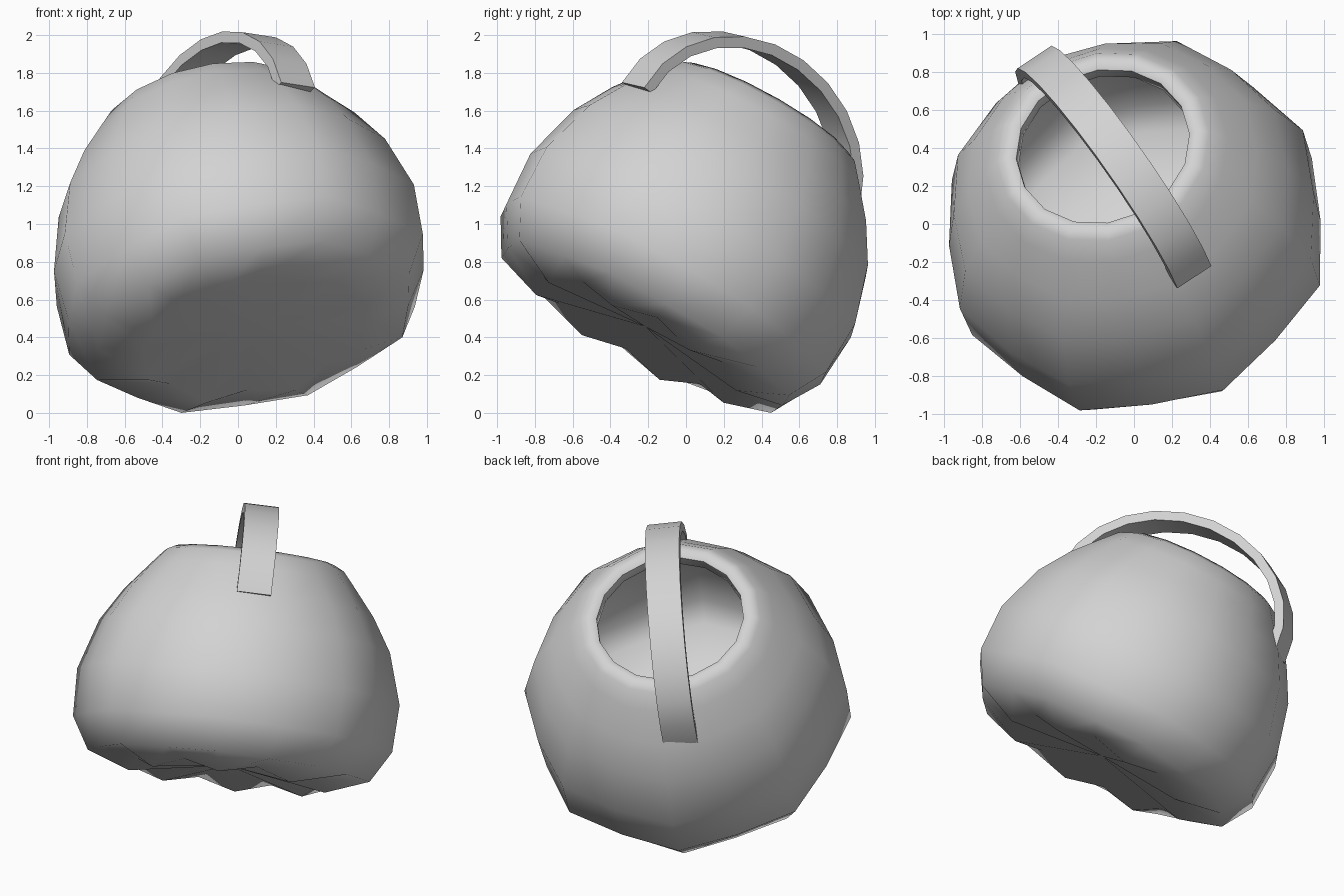
import bpy, bmesh, math
from mathutils import Vector

if "Cube" in bpy.data.objects:
    bpy.data.objects.remove(bpy.data.objects["Cube"])

grey = bpy.data.materials.new("plain grey")
grey.use_nodes = True
grey.diffuse_color = (0.65, 0.65, 0.65, 1)
grey.node_tree.nodes["Principled BSDF"].inputs["Base Color"].default_value = (0.65, 0.65, 0.65, 1)

# Tilted frame shared by the bowl and its handle
base = Vector((0.08, -0.216, 0.457))
axis = Vector((-0.188, 0.481, 0.857)).normalized()
side = Vector((0.79, 0.411, -0.057))
side = (side - axis * side.dot(axis)).normalized()
across = axis.cross(side)


def finish(name, bm, angle):
    bmesh.ops.recalc_face_normals(bm, faces=bm.faces)
    mesh = bpy.data.meshes.new(name)
    bm.to_mesh(mesh)
    bm.free()
    mesh.materials.append(grey)
    obj = bpy.data.objects.new(name, mesh)
    bpy.context.collection.objects.link(obj)
    bpy.ops.object.select_all(action="DESELECT")
    obj.select_set(True)
    bpy.context.view_layer.objects.active = obj
    bpy.ops.object.shade_smooth_by_angle(angle=math.radians(angle))


# Bowl: rows are radius, height, and the pull-in and lift of every second
# corner, so the lower body is eight-sided and the mouth is round
profile = [
    (0.62, -0.1, 0.97, 0.06), (0.892, 0.0, 0.94, 0), (1.01, 0.2, 0.95, 0),
    (1.02, 0.5, 0.96, 0), (0.92, 0.82, 0.97, 0), (0.79, 1.03, 0.98, 0),
    (0.65, 1.2, 1, 0), (0.57, 1.295, 1, 0), (0.51, 1.325, 1, 0), (0.465, 1.3, 1, 0),
    (0.465, 1.23, 1, 0), (0.58, 1.13, 1, 0), (0.75, 0.96, 0.98, 0), (0.88, 0.72, 0.97, 0),
    (0.94, 0.45, 0.96, 0), (0.9, 0.2, 0.95, 0), (0.8, 0.08, 0.95, 0), (0.4, 0.04, 0.95, 0),
]
SIDES = 16
bm = bmesh.new()
rings = []
for radius, height, pull, lift in profile:
    ring = []
    for i in range(SIDES):
        a = math.tau * i / SIDES
        r = radius * (pull if i % 2 else 1)
        h = height + (lift if i % 2 else 0)
        ring.append(bm.verts.new(base + axis * h + (side * math.cos(a) + across * math.sin(a)) * r))
    rings.append(ring)
underside = bm.verts.new(base)
for i in range(SIDES):
    j = (i + 1) % SIDES
    for low, high in zip(rings, rings[1:]):
        bm.faces.new((low[i], low[j], high[j], high[i]))
    bm.faces.new((underside, rings[0][j], rings[0][i]))
bm.faces.new(rings[-1])
finish("bowl", bm, 60)

# Handle: flat strap arching over the mouth
along = Vector((-0.53, 0.683, -0.5))
along = (along - axis * along.dot(axis)).normalized()
wide = axis.cross(along) * 0.108
STEPS = 12
bm = bmesh.new()
sections = []
for k in range(STEPS + 1):
    a = math.pi * k / STEPS
    section = []
    for inset, w in ((0, -1), (0, 1), (0.06, 1), (0.06, -1)):
        p = base + axis * (1.02 + (0.63 - inset) * math.sin(a))
        p += along * ((0.79 - inset) * math.cos(a) - 0.02) + wide * w
        section.append(bm.verts.new(p))
    sections.append(section)
for s, t in zip(sections, sections[1:]):
    for i in range(4):
        j = (i + 1) % 4
        bm.faces.new((s[i], s[j], t[j], t[i]))
bm.faces.new(sections[0])
bm.faces.new(sections[-1])
finish("handle", bm, 30)
